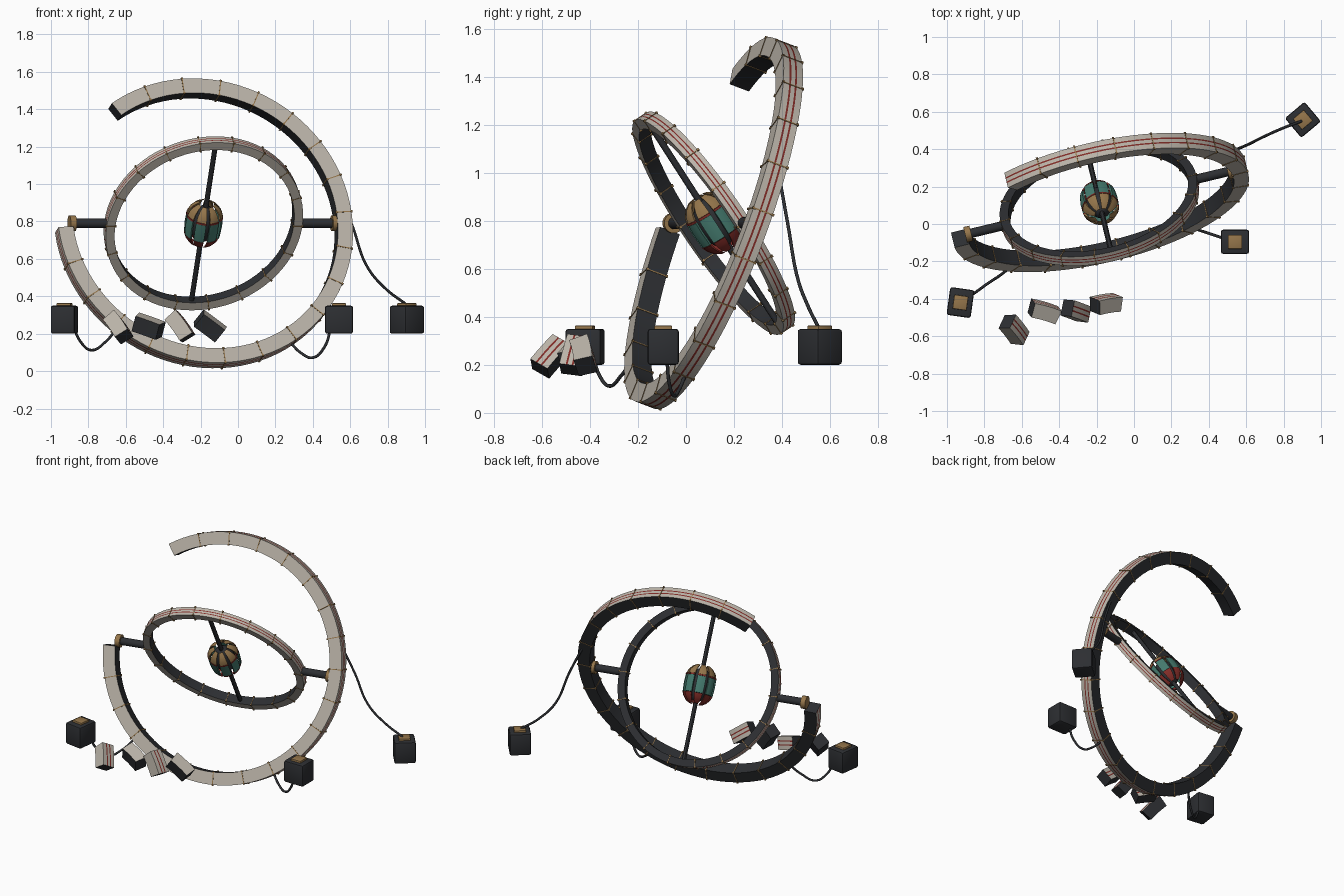
import bpy, bmesh
from math import sin, cos, radians
from mathutils import Vector, Matrix

if "Cube" in bpy.data.objects:
    bpy.data.objects.remove(bpy.data.objects["Cube"])

C = Vector((-0.185, 0.115, 0.79))
YAW = radians(13.5)


def mat(name, col):
    m = bpy.data.materials.new(name)
    m.diffuse_color = (*col, 1)
    m.use_nodes = True
    m.node_tree.nodes["Principled BSDF"].inputs["Base Color"].default_value = m.diffuse_color
    return m


MATS = [mat("pale_panel", (.50, .46, .40)), mat("dark_frame", (.026, .028, .032)),
        mat("red_stripe", (.22, .025, .02)), mat("bronze", (.30, .18, .07)),
        mat("teal_panel", (.06, .20, .16))]
PALE, DARK, RED, BRONZE, TEAL = range(5)


def finish(name, bm, smooth=30):
    bmesh.ops.recalc_face_normals(bm, faces=bm.faces)
    me = bpy.data.meshes.new(name)
    bm.to_mesh(me)
    bm.free()
    for m in MATS:
        me.materials.append(m)
    ob = bpy.data.objects.new(name, me)
    bpy.context.collection.objects.link(ob)
    bpy.ops.object.select_all(action='DESELECT')
    ob.select_set(True)
    bpy.context.view_layer.objects.active = ob
    bpy.ops.object.shade_smooth_by_angle(angle=radians(smooth))
    return ob


def frame(u, v, n, o):
    return Matrix.Translation(o) @ Matrix((u, v, n)).transposed().to_4x4()


def tilted(t):
    """Axes of a ring turned by YAW and tipped by t about its axle."""
    c, s = cos(YAW), sin(YAW)
    u = Vector((c, s, 0))
    v = Vector((-s * sin(t), c * sin(t), cos(t)))
    return u, v, u.cross(v)


def sweep(bm, M, prof, a0, a1, n):
    """Turn a closed (radius, height, material) section through an arc, capped."""
    rows = []
    for i in range(n + 1):
        a = radians(a0 + (a1 - a0) * i / n)
        rows.append([bm.verts.new(M @ Vector((r * cos(a), r * sin(a), h))) for r, h, _ in prof])
    k = len(prof)
    for p, q in zip(rows, rows[1:]):
        for j in range(k):
            f = bm.faces.new((p[j], p[(j + 1) % k], q[(j + 1) % k], q[j]))
            f.material_index = prof[j][2]
    for row in (rows[0], rows[-1]):
        bm.faces.new(row).material_index = prof[-1][2]


def section(ro, ri, w):
    """Ring section: pale front and rim with two red stripes, dark back and bore."""
    return [(ri, w, PALE), (ro, w, PALE), (ro, w * .38, RED), (ro, w * .20, PALE),
            (ro, -w * .20, RED), (ro, -w * .38, PALE), (ro, -w, DARK), (ri, -w, DARK)]


def ring(name, M, ro, ri, w, a0, a1, n, closed):
    bm = bmesh.new()
    step = (a1 - a0) / n
    for i in range(n):
        sweep(bm, M, section(ro, ri, w), a0 + i * step + .12, a0 + (i + 1) * step - .12, 4)
    finish(name, bm)
    # Straps and corner bolts over every joint
    bm = bmesh.new()
    e = .002
    for i in range(0 if closed else 1, n):
        a = a0 + i * step
        strap = [(ri - e, w + e, BRONZE), (ro + e, w + e, BRONZE),
                 (ro + e, -w - e, BRONZE), (ri - e, -w - e, BRONZE)]
        sweep(bm, M, strap, a - .2, a + .2, 1)
        for r in (ro, ri):
            for h in (w, -w):
                T = M @ Matrix.Rotation(radians(a), 4, 'Z') @ Matrix.Translation((r, 0, h))
                res = bmesh.ops.create_cube(bm, size=.010, matrix=T)
                for f in {f for v in res["verts"] for f in v.link_faces}:
                    f.material_index = BRONZE
    finish(name + "_straps", bm)


def rod(name, p, q, r, m, segs=20):
    d = q - p
    M = Matrix.Translation((p + q) / 2) @ d.to_track_quat('Z', 'Y').to_matrix().to_4x4()
    bm = bmesh.new()
    bmesh.ops.create_cone(bm, cap_ends=True, segments=segs, radius1=r, radius2=r,
                          depth=d.length, matrix=M)
    for f in bm.faces:
        f.material_index = m
    return finish(name, bm)


# Broken outer ring and complete inner ring
u, v1, n1 = tilted(radians(20.3))
_, v2, n2 = tilted(radians(-33.5))
ring("outer_ring", frame(u, v1, n1, C), .81, .728, .044, -177.5, 124.5, 20, False)
ring("inner_ring", frame(u, v2, n2, C), .538, .49, .030, 0, 360, 18, True)

# Axles between the rings, with bronze bearings
for side, s in (("left", -1), ("right", 1)):
    rod(side + "_axle", C + u * s * .51, C + u * s * .735, .025, DARK)
    rod(side + "_bearing", C + u * s * .705, C + u * s * .738, .042, BRONZE, 24)
rod("core_spindle", C - v2 * .51, C + v2 * .51, .014, DARK, 12)

# Barrel core: eight slatted panels in three colours round a dark heart
MC = frame(n2, u, v2, C)


def shell(pts, m):
    return [(r, h, m) for r, h in pts] + [(r * .88, h, m) for r, h in reversed(pts)]


bands = (("core_top_panels", [(.097, .060), (.088, .085), (.068, .110), (.045, .125)], BRONZE),
         ("core_red_band", [(.100, .050), (.099, .059)], RED),
         ("core_middle_panels", [(.097, -.060), (.101, 0), (.099, .049)], TEAL),
         ("core_bottom_panels", [(.045, -.125), (.068, -.110), (.088, -.085), (.097, -.062)], RED))
for name, pts, m in bands:
    bm = bmesh.new()
    for i in range(8):
        sweep(bm, MC, shell(pts, m), i * 45 + 6, i * 45 + 39, 3)
    finish(name, bm)
bm = bmesh.new()
bmesh.ops.create_uvsphere(bm, u_segments=24, v_segments=12, radius=1,
                          matrix=MC @ Matrix.Diagonal((.070, .070, .110, 1)))
for f in bm.faces:
    f.material_index = DARK
finish("core_heart", bm)

# Fallen ring fragments: position, length direction, rim direction
fragments = (((-.64, -.565, .235), (-.07, .09, .10), (.7, -.1, .4)),
             ((-.48, -.465, .24), (-.14, .04, .05), (0, .9, .3)),
             ((-.31, -.465, .24), (-.08, .03, .11), (.8, -.1, .5)),
             ((-.15, -.425, .24), (-.12, -.02, .09), (0, .9, .3)))
for i, (p, t, o) in enumerate(fragments):
    t = Vector(t).normalized()
    o = Vector(o)
    o = (o - t * o.dot(t)).normalized()
    bm = bmesh.new()
    sweep(bm, frame(o, t, o.cross(t), Vector(p) - o * .76), section(.80, .72, .044), -5.6, 5.6, 3)
    finish(f"fallen_fragment_{i + 1}", bm)


# Floating anchor blocks with bronze caps
def block(name, p, size, bev, rot, m):
    bm = bmesh.new()
    M = Matrix.Translation(p) @ Matrix.Rotation(radians(rot), 4, 'Z')
    bmesh.ops.create_cube(bm, size=1, matrix=M @ Matrix.Diagonal((*size, 1)))
    bmesh.ops.bevel(bm, geom=bm.edges[:], offset=bev, segments=2, affect='EDGES', profile=.5)
    for f in bm.faces:
        f.material_index = m
    finish(name, bm)


for side, x, y, rot, sx, sy in (("left", -.928, -.42, -8, .13, .15),
                                ("middle", .54, -.095, 0, .15, .13),
                                ("right", .903, .557, 40, .137, .137)):
    block(side + "_anchor", (x, y, .275), (sx, sy, .15), .012, rot, DARK)
    block(side + "_anchor_cap", (x, y, .350), (.075, .075, .026), .003, rot, BRONZE)

# Slack cables from the outer ring to the anchors
cables = {"left": [(-.885, -.39, .25), (-.84, -.36, .155), (-.785, -.32, .112), (-.71, -.27, .155), (-.64, -.21, .24)],
          "middle": [(.50, -.08, .25), (.46, -.07, .125), (.40, -.05, .072), (.34, -.03, .095), (.27, 0, .165)],
          "right": [(.50, .38, 1.03), (.61, .425, .78), (.69, .465, .56), (.79, .51, .44), (.895, .55, .36)]}
for side, pts in cables.items():
    cu = bpy.data.curves.new(side + "_cable", 'CURVE')
    cu.dimensions = '3D'
    cu.bevel_depth = .0075
    cu.bevel_resolution = 2
    sp = cu.splines.new('BEZIER')
    sp.bezier_points.add(len(pts) - 1)
    for b, p in zip(sp.bezier_points, pts):
        b.co = p
        b.handle_left_type = b.handle_right_type = 'AUTO'
    cu.materials.append(MATS[DARK])
    bpy.context.collection.objects.link(bpy.data.objects.new(side + "_cable", cu))
